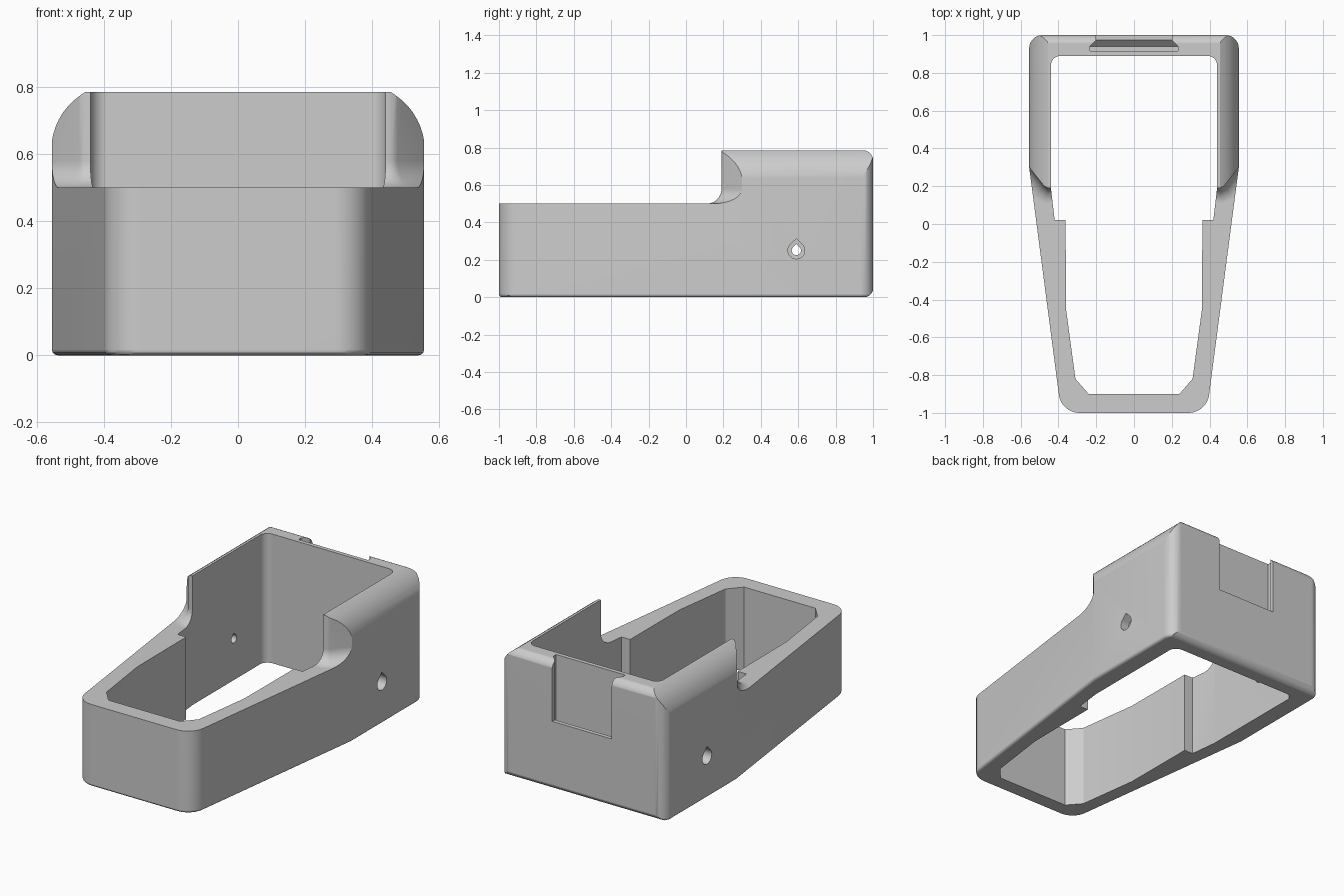
import bpy
import bmesh
from math import sin, cos, pi, radians
from mathutils import Vector

cube = bpy.data.objects.get("Cube")
if cube:
    bpy.data.objects.remove(cube, do_unlink=True)

GREY = (0.604, 0.604, 0.604, 1)
grey = bpy.data.materials.new("plain_grey")
grey.use_nodes = True
grey.diffuse_color = GREY
grey.node_tree.nodes["Principled BSDF"].inputs["Base Color"].default_value = GREY

AXES = {"x": lambda u, v, w: (w, u, v),
        "y": lambda u, v, w: (u, w, v),
        "z": lambda u, v, w: (u, v, w)}


def loft(name, rings, axis, bevel=None):
    """Solid through rings of (outline, position along axis)."""
    bm = bmesh.new()
    loops = [[bm.verts.new(AXES[axis](u, v, w)) for u, v in pts] for pts, w in rings]
    n = len(loops[0])
    for a, b in zip(loops, loops[1:]):
        for i in range(n):
            j = (i + 1) % n
            bm.faces.new((a[i], a[j], b[j], b[i]))
    bm.faces.new(loops[0])
    bm.faces.new(loops[-1])
    bmesh.ops.recalc_face_normals(bm, faces=bm.faces[:])
    if bevel:
        rule, width, segments = bevel
        edges = [e for e in bm.edges if rule(e)]
        bmesh.ops.bevel(bm, geom=edges, offset=width, segments=segments,
                        profile=0.5, affect="EDGES", clamp_overlap=False)
        bmesh.ops.recalc_face_normals(bm, faces=bm.faces[:])
    mesh = bpy.data.meshes.new(name)
    bm.to_mesh(mesh)
    bm.free()
    obj = bpy.data.objects.new(name, mesh)
    bpy.context.collection.objects.link(obj)
    mesh.materials.append(grey)
    return obj


def prism(name, pts, axis, lo, hi, bevel=None):
    return loft(name, [(pts, lo), (pts, hi)], axis, bevel)


def rounded(corners, steps=8):
    """Outline from (u, v, radius) corners, each filleted."""
    out = []
    for i, (u, v, r) in enumerate(corners):
        p = Vector((u, v))
        if not r:
            out.append((u, v))
            continue
        a = (Vector(corners[i - 1][:2]) - p).normalized()
        b = (Vector(corners[(i + 1) % len(corners)][:2]) - p).normalized()
        half = a.angle(b) / 2
        centre = p + (a + b).normalized() * (r / sin(half))
        reach = r * cos(half) / sin(half)
        d0 = (p + a * reach - centre) / r
        d1 = (p + b * reach - centre) / r
        sweep = pi - 2 * half
        for k in range(steps + 1):
            t = sweep * k / steps
            q = centre + (d0 * sin(sweep - t) + d1 * sin(t)) * (r / sin(sweep))
            out.append((q.x, q.y))
    return out


def mirrored(half):
    return half + [(-c[0],) + tuple(c[1:]) for c in reversed(half)]


def combine(body, tool, operation):
    mod = body.modifiers.new("cut", "BOOLEAN")
    mod.operation = operation
    mod.solver = "EXACT"
    mod.object = tool
    bpy.context.view_layer.objects.active = body
    bpy.ops.object.modifier_apply(modifier=mod.name)
    bpy.data.objects.remove(tool, do_unlink=True)


# Outer body: tapered plan with a softened bottom edge
plan = rounded(mirrored([(0.385, -1, 0.11), (0.555, 0.3, 0), (0.555, 1, 0.07)]))
body = prism("housing_shell", plan, "z", 0, 0.9,
             (lambda e: all(v.co.z < 0.001 for v in e.verts), 0.018, 3))

# Rounded shoulders seen from the front
shoulder = [(0.557, -0.1)]
for k in range(9):
    t = radians(56) * k / 8
    shoulder.append((0.357 + 0.2 * cos(t), 0.61 + 0.2 * sin(t)))
shoulder.append((0.455, 0.785))
combine(body, prism("shoulder_form", mirrored(shoulder), "y", -1.2, 1.2), "INTERSECT")

# Rounded back edges seen from the side
side = rounded([(-1.002, -0.002, 0.015), (1.002, -0.002, 0.055),
                (1.002, 0.787, 0.06), (-1.002, 0.787, 0)])
combine(body, prism("side_form", side, "x", -0.8, 0.8), "INTERSECT")

# Lowered front with filleted step and slanted wall ends
step = mirrored([(1, -1.3), (1, 0.856), (0.475, 0.2), (0.455, 0.19)])
combine(body, prism("front_step_cutter", step, "z", 0.5, 1.2,
        (lambda e: all(v.co.z < 0.501 and v.co.y > 0 for v in e.verts), 0.08, 8)),
        "DIFFERENCE")

# Open cavity with side ribs towards the front
cavity = rounded(mirrored([(0.24, -0.9, 0), (0.31, -0.82, 0), (0.36, -0.45, 0),
                           (0.362, 0.02, 0), (0.42, 0.02, 0), (0.44, 0.19, 0),
                           (0.44, 0.89, 0.05)]))
combine(body, prism("cavity_cutter", cavity, "z", -0.2, 1.2), "DIFFERENCE")


# Undercut slot in the back wall
def slot(x, z):
    return [(-x, z), (x, z), (x, 1), (-x, 1)]


narrow, wide = slot(0.2, 0.42), slot(0.233, 0.385)
combine(body, loft("back_slot_cutter", [(wide, 0.915), (wide, 0.94),
                                        (narrow, 0.975), (narrow, 1.1)], "y"),
        "DIFFERENCE")


# Counterbored teardrop holes on both sides
def teardrop(r):
    arc = [pi * 0.75 + 1.5 * pi * k / 18 for k in range(19)]
    return [(0.59 + r * cos(t), 0.25 + r * sin(t)) for t in arc] + [(0.59, 0.25 + r * 1.4)]


for s in (-1, 1):
    small, large = teardrop(0.025), teardrop(0.045)
    combine(body, loft("hole_cutter", [(small, 0.38 * s), (small, 0.5 * s),
                                       (large, 0.501 * s), (large, 0.7 * s)], "x"),
            "DIFFERENCE")

# Smooth curves, crisp edges
bpy.ops.object.select_all(action="DESELECT")
body.select_set(True)
bpy.context.view_layer.objects.active = body
bpy.ops.object.shade_smooth_by_angle(angle=radians(30))
body.modifiers.new("even_normals", "WEIGHTED_NORMAL").keep_sharp = True
